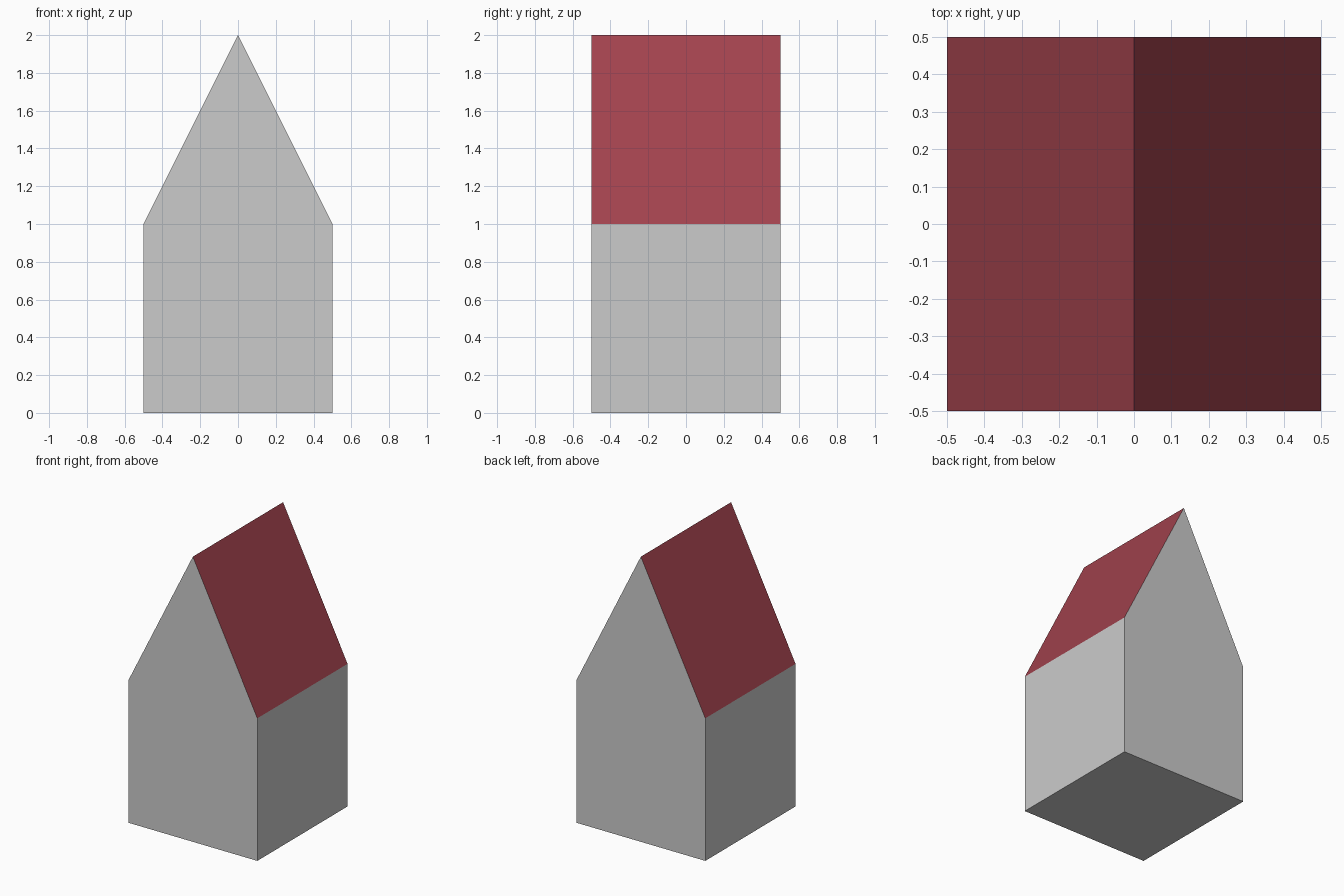
import bpy

if "Cube" in bpy.data.objects:
    bpy.data.objects.remove(bpy.data.objects["Cube"])

PROFILE = [(-0.5, 0), (0.5, 0), (0.5, 1), (0, 2), (-0.5, 1)]  # gable outline (x, z)
N = len(PROFILE)
ROOF_EDGES = (2, 3)  # profile edges that carry the roof


def add_part(name, faces):
    verts = [(x, y, z) for y in (-0.5, 0.5) for x, z in PROFILE]
    used = sorted({i for f in faces for i in f})
    mesh = bpy.data.meshes.new(name)
    mesh.from_pydata([verts[i] for i in used], [],
                     [[used.index(i) for i in f] for f in faces])
    mesh.update()
    obj = bpy.data.objects.new(name, mesh)
    bpy.context.collection.objects.link(obj)
    return obj


def side(i):
    j = (i + 1) % N
    return [i, i + N, j + N, j][::-1]


def outward(i):
    # counter-clockwise profile seen from the front
    return side(i)[::-1]


# walls: both gable ends, two sides and the floor
gables = [list(range(N)), list(range(2 * N - 1, N - 1, -1))]
add_part("walls", gables + [outward(i) for i in range(N) if i not in ROOF_EDGES])

# roof: two dark red slopes
roof = add_part("roof", [outward(i) for i in ROOF_EDGES])
red = bpy.data.materials.new("roof_red")
red.diffuse_color = (0.36, 0.055, 0.075, 1)
red.use_nodes = True
red.node_tree.nodes["Principled BSDF"].inputs["Base Color"].default_value = red.diffuse_color
roof.data.materials.append(red)

# consistent outward normals
for obj in bpy.data.objects:
    if obj.type == 'MESH':
        for p in obj.data.polygons:
            c = p.center.copy()
            c.z -= 0.9
            if p.normal.dot(c) < 0:
                p.flip()
        obj.data.update()
